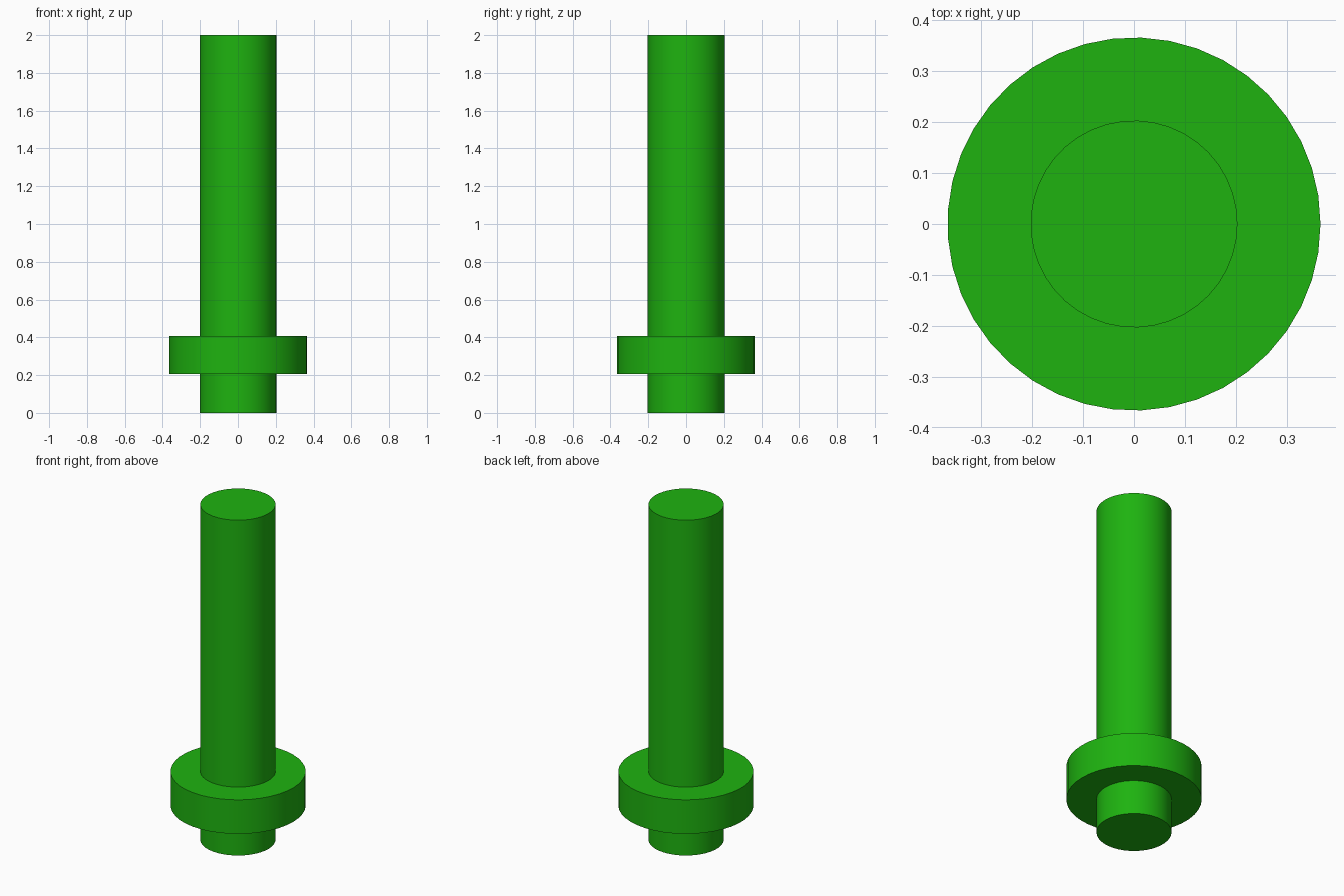
import bpy, math

if "Cube" in bpy.data.objects:
    bpy.data.objects.remove(bpy.data.objects["Cube"])

SIDES = 41

green = bpy.data.materials.new("green")
green.diffuse_color = (0.013, 0.45, 0.005, 1)
green.use_nodes = True
green.node_tree.nodes["Principled BSDF"].inputs["Base Color"].default_value = green.diffuse_color


def cylinder(name, radius, z0, z1):
    """Capped upright cylinder with one side edge on +x."""
    bpy.ops.mesh.primitive_cylinder_add(
        vertices=SIDES, radius=radius, depth=z1 - z0,
        location=(0, 0, (z0 + z1) / 2), rotation=(0, 0, -math.pi / 2))
    ob = bpy.context.object
    ob.name = name
    ob.data.materials.append(green)
    bpy.ops.object.shade_smooth_by_angle(angle=math.radians(30))
    return ob


# Long round shaft
cylinder("shaft", 0.203, 0, 2)
# Wide collar near the foot
cylinder("collar", 0.366, 0.205, 0.408)
